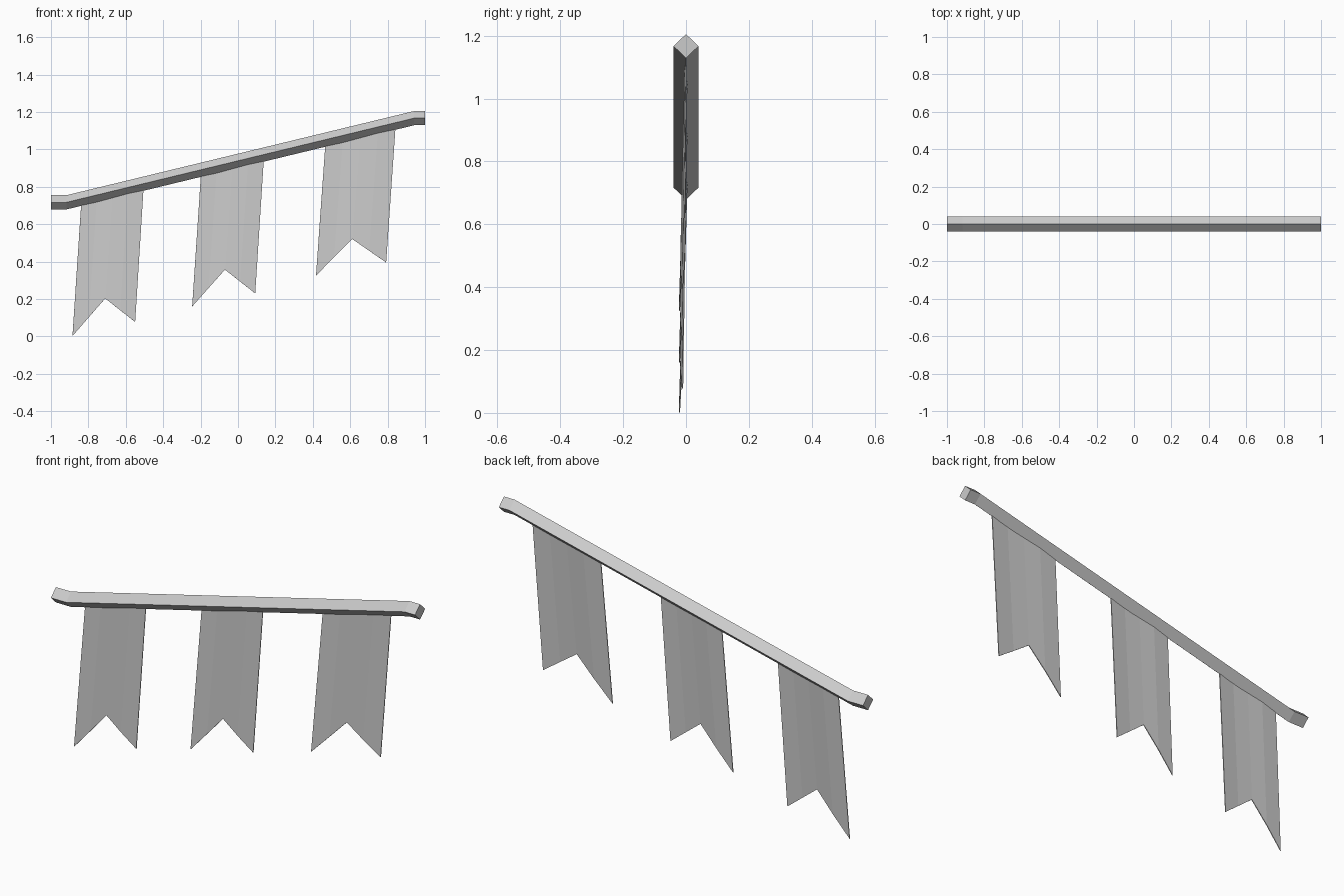
import bpy, math

if "Cube" in bpy.data.objects:
    bpy.data.objects.remove(bpy.data.objects["Cube"])


def make_object(name, verts, faces):
    mesh = bpy.data.meshes.new(name)
    mesh.from_pydata(verts, [], faces)
    mesh.update()
    obj = bpy.data.objects.new(name, mesh)
    bpy.context.collection.objects.link(obj)
    return obj


# Rope: diamond section swept along a slanted path with level ends
path = [(-1.0, 0.717), (-0.917, 0.717), (0.942, 1.167), (1.0, 1.167)]
section = [(0, 0.038), (-0.04, 0), (0, -0.038), (0.04, 0)]
verts = [(x, y, z + dz) for x, z in path for y, dz in section]
faces = [(4*i + j, 4*i + (j+1) % 4, 4*i + 4 + (j+1) % 4, 4*i + 4 + j)
         for i in range(len(path) - 1) for j in range(4)]
n = len(verts)
faces += [(3, 2, 1, 0), (n-4, n-3, n-2, n-1)]
make_object("rope", verts, faces)


# Swallow-tailed flag: four columns, slightly rippled and leaning forward
def flag(name, top_left, top_right, tail_left, notch, tail_right):
    cols = 4
    lerp = lambda a, b, t: tuple(p + (q - p) * t for p, q in zip(a, b))
    verts = []
    for i in range(cols + 1):
        t = i / cols
        top = lerp(top_left, top_right, t)
        if t <= 0.5:
            low = lerp(tail_left, notch, 2 * t)
        else:
            low = lerp(notch, tail_right, 2 * t - 1)
        ripple = 0.003 * math.sin(2 * math.pi * t)
        verts.append((top[0], ripple, top[1] + 0.012))
        verts.append((low[0], ripple - 0.021 + 0.010 * t, low[1]))
    faces = [(2*i, 2*i + 1, 2*i + 3, 2*i + 2) for i in range(cols)]
    obj = make_object(name, verts, faces)
    cloth = obj.modifiers.new("thickness", "SOLIDIFY")
    cloth.thickness = 0.004
    cloth.offset = 0


flag("flag_left", (-0.838, 0.702), (-0.505, 0.782),
     (-0.885, 0.002), (-0.71, 0.203), (-0.55, 0.077))
flag("flag_middle", (-0.198, 0.856), (0.138, 0.937),
     (-0.245, 0.16), (-0.07, 0.357), (0.092, 0.23))
flag("flag_right", (0.467, 1.016), (0.842, 1.105),
     (0.417, 0.325), (0.61, 0.521), (0.792, 0.395))
